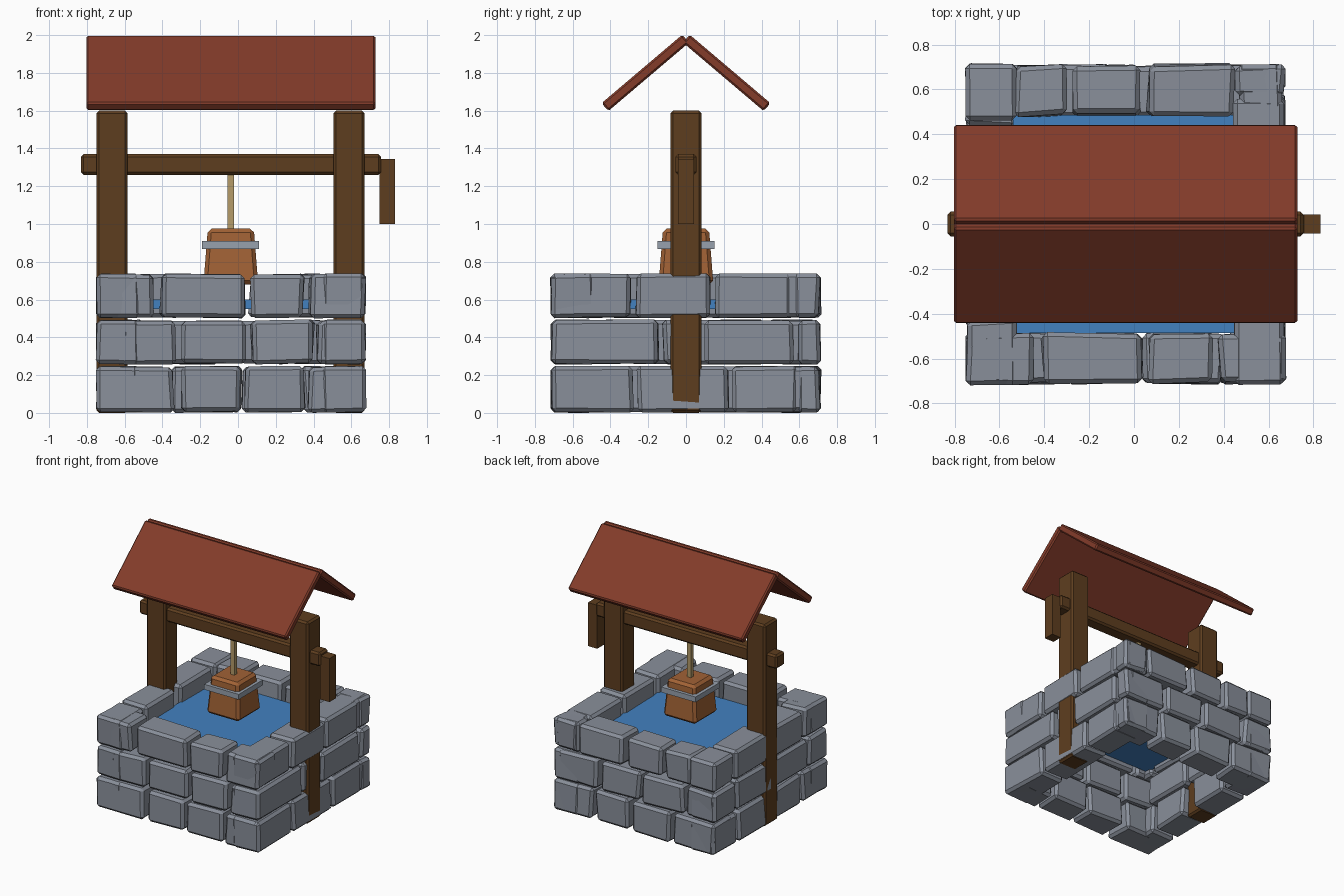
import bpy, bmesh, math, random
from mathutils import Matrix, Vector

if "Cube" in bpy.data.objects:
    bpy.data.objects.remove(bpy.data.objects["Cube"])

random.seed(4)


def make_mat(name, rgb):
    m = bpy.data.materials.new(name)
    m.diffuse_color = [(c / 255) ** 2.2 for c in rgb] + [1]
    m.use_nodes = True
    m.node_tree.nodes["Principled BSDF"].inputs["Base Color"].default_value = m.diffuse_color
    return m


STONE = make_mat("stone", (136, 142, 153))
WOOD = make_mat("dark_wood", (94, 64, 36))
ROOF = make_mat("roof_red", (130, 62, 46))
PAIL = make_mat("bucket_wood", (160, 98, 56))
ROPE = make_mat("rope", (180, 155, 105))
WATER = make_mat("water", (68, 128, 190))
IRON = make_mat("iron", (150, 160, 172))


def box(name, lo, hi, mat, bevel=0.0, jitter=0.0, taper=1.0, rot_x=0.0):
    """Box between two corners; optional inward jitter, top taper, bevel and tilt."""
    lo, hi = Vector(lo), Vector(hi)
    c, s = (lo + hi) / 2, hi - lo
    bm = bmesh.new()
    bmesh.ops.create_cube(bm, size=1)
    for v in bm.verts:
        top = v.co.z > 0
        for i in range(3):
            inward = random.uniform(0, jitter) * (0.5 if i == 2 else 1)
            v.co[i] = math.copysign(s[i] / 2 - inward, v.co[i])
        if top:
            v.co.x *= taper
            v.co.y *= taper
    if bevel:
        bmesh.ops.bevel(bm, geom=bm.edges[:], offset=bevel, segments=1,
                        profile=0.5, affect='EDGES')
    bmesh.ops.transform(bm, verts=bm.verts,
                        matrix=Matrix.Translation(c) @ Matrix.Rotation(rot_x, 4, 'X'))
    bmesh.ops.recalc_face_normals(bm, faces=bm.faces)
    me = bpy.data.meshes.new(name)
    bm.to_mesh(me)
    bm.free()
    me.materials.append(mat)
    ob = bpy.data.objects.new(name, me)
    bpy.context.collection.objects.link(ob)
    return ob


# Stone courses: spans along each wall, bottom course first
courses = [(0.0, 0.25), (0.255, 0.495), (0.5, 0.74)]
front = [[(-.755, -.33), (-.315, .03), (.03, .36), (.365, .68)],
         [(-.63, -.315), (-.305, .05), (.06, .41), (.41, .675)],
         [(-.755, -.43), (-.42, .045), (.055, .36), (.37, .68)]]
back = [[(-.75, -.37), (-.36, .0), (.01, .32), (.33, .68)],
        [(-.75, -.48), (-.47, -.1), (-.09, .27), (.28, .63)],
        [(-.54, -.295), (-.285, .035), (.05, .455), (.46, .67)]]
right = [[(-.72, -.27), (-.265, .23), (.235, .6), (.59, .715)],
         [(-.72, -.14), (-.13, .08), (.09, .58), (.58, .715)],
         [(-.72, -.285), (-.27, .135), (.15, .57), (.57, .715)]]
left = [[(-.72, -.4), (-.39, -.05), (.05, .4), (.41, .72)],
        [(-.72, -.48), (-.47, -.03), (-.02, .42), (.43, .715)],
        [(-.72, -.42), (-.41, -.02), (.02, .45), (.46, .72)]]

for k, (z0, z1) in enumerate(courses):
    for a, b in front[k]:
        box("front_stone", (a, -.72, z0), (b, -.475, z1), STONE, .02, .022)
    for a, b in back[k]:
        box("back_stone", (a, .475, z0), (b, .72, z1), STONE, .02, .022)
    for a, b in right[k]:
        # the short middle stone sits slightly behind the post face
        x1 = .665 if (k == 1 and a == -.13) else .68
        box("right_stone", (.44, a, z0), (x1, b, z1), STONE, .02, .016)
    for a, b in left[k]:
        box("left_stone", (-.755, a, z0), (-.515, b, z1), STONE, .02, .016)

# Water surface
box("water", (-.54, -.485, .55), (.46, .485, .6), WATER)

# Posts
for side, x in (("left", -.667), ("right", .588)):
    box(side + "_post", (x - .083, -.083, 0), (x + .083, .083, 1.6), WOOD, .014)

# Axle and crank
box("axle", (-.832, -.055, 1.26), (.757, .055, 1.37), WOOD, .014)
box("crank", (.75, -.042, 1.0), (.832, .042, 1.345), WOOD)

# Roof panels
tilt = math.radians(40.3)
for name, sgn in (("front_roof", -1), ("back_roof", 1)):
    y, z = sgn * .2155, 1.80
    box(name, (-.803, y - .28, z - .0275), (.728, y + .28, z + .0275),
        ROOF, .01, rot_x=-sgn * tilt)

# Rope, bucket and its band
box("rope", (-.055, -.017, .95), (-.021, .017, 1.3), ROPE)
box("bucket", (-.183, -.145, .68), (.107, .145, .975), PAIL, .02, taper=.84)
box("bucket_band", (-.19, -.152, .868), (.112, .152, .91), IRON)
